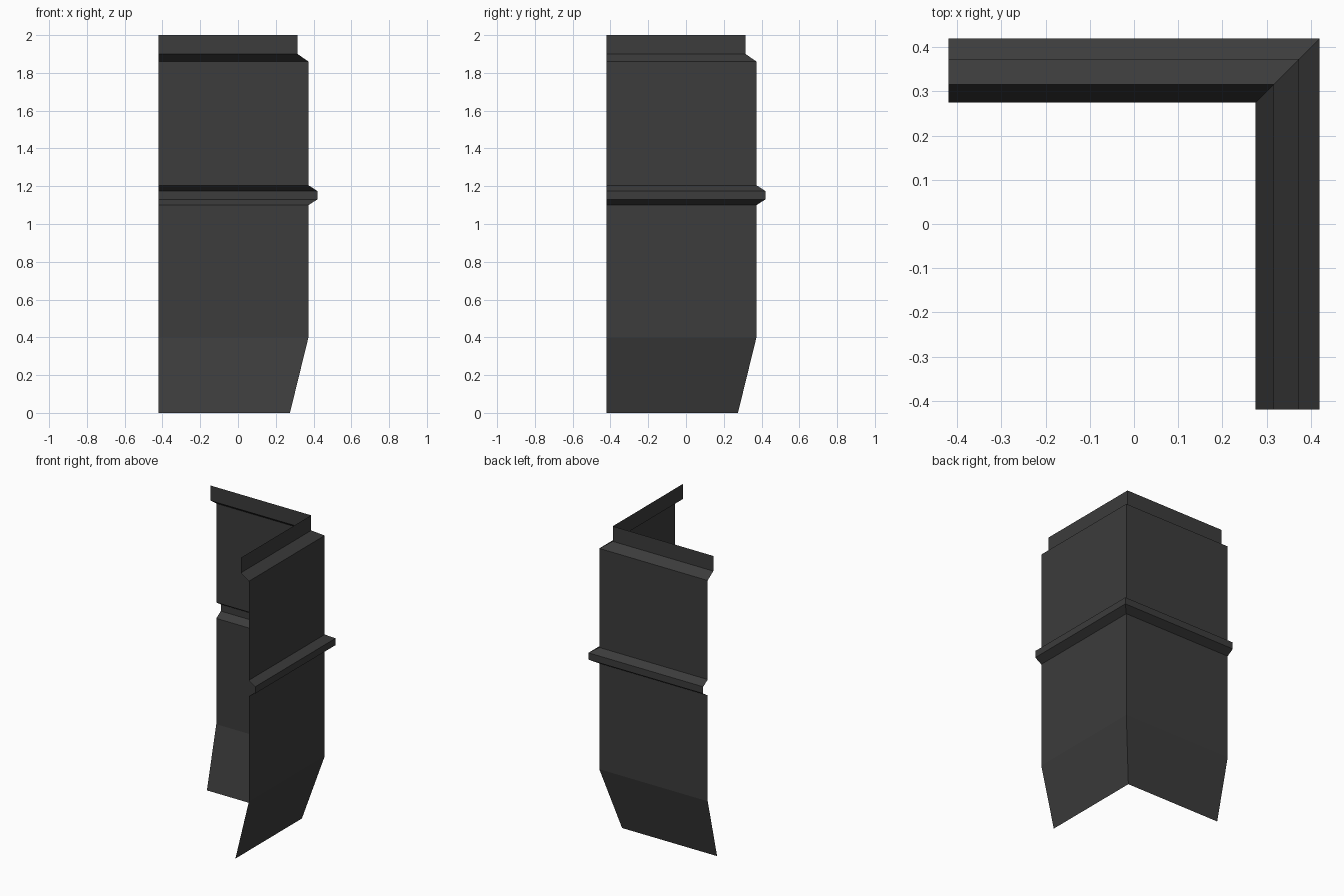
import bpy, bmesh

if "Cube" in bpy.data.objects:
    bpy.data.objects.remove(bpy.data.objects["Cube"])

# Cross-section of the wall: (distance from centre, height)
profile = [(0.275, 0), (0.373, 0.4), (0.373, 1.10), (0.42, 1.13), (0.42, 1.175),
           (0.373, 1.205), (0.373, 1.86), (0.315, 1.90), (0.315, 2.0)]
END = -0.42

mat = bpy.data.materials.new("dark grey")
mat.diffuse_color = (0.045, 0.045, 0.045, 1)
mat.use_nodes = True
mat.node_tree.nodes["Principled BSDF"].inputs["Base Color"].default_value = mat.diffuse_color

# Sweep the section round a mitred right-angle corner as a single sheet
bm = bmesh.new()
rows = [[bm.verts.new(p) for p in ((END, d, z), (d, d, z), (d, END, z))]
        for d, z in profile]
for low, high in zip(rows, rows[1:]):
    for i in range(2):
        bm.faces.new((low[i], high[i], high[i + 1], low[i + 1]))

# Make the outer side the front of every face
bm.normal_update()
flipped = [f for f in bm.faces if f.normal.x + f.normal.y < 0]
bmesh.ops.reverse_faces(bm, faces=flipped)

mesh = bpy.data.meshes.new("corner_wall")
bm.to_mesh(mesh)
bm.free()
mesh.materials.append(mat)
wall = bpy.data.objects.new("corner_wall", mesh)
bpy.context.collection.objects.link(wall)
